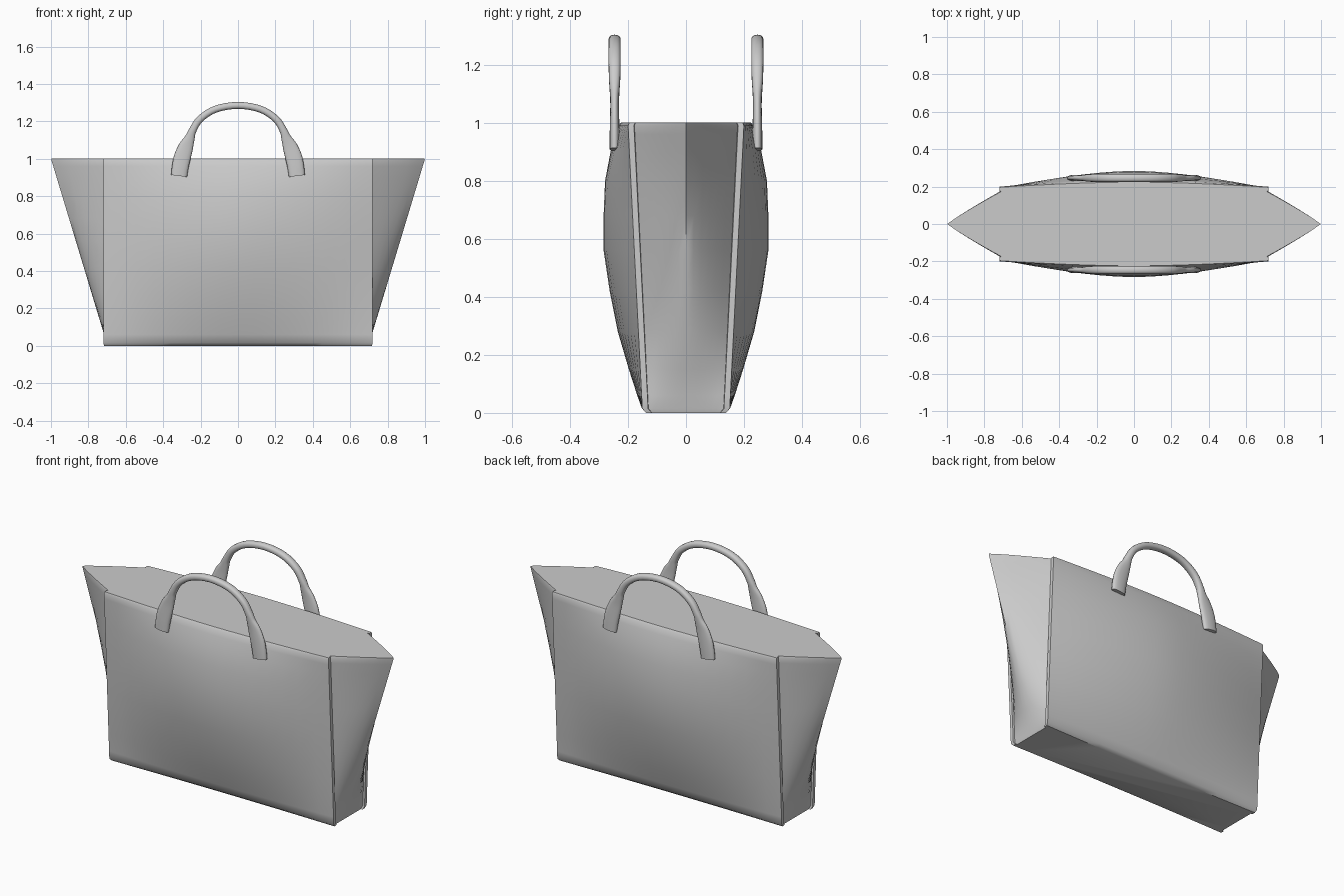
import bpy, bmesh, math
from mathutils import Vector

if "Cube" in bpy.data.objects:
    bpy.data.objects.remove(bpy.data.objects["Cube"])


def loft(name, rings, angle):
    """Skin a list of closed rings, cap both ends, shade smooth."""
    bm = bmesh.new()
    loops = [[bm.verts.new(p) for p in ring] for ring in rings]
    n = len(loops[0])
    for a, b in zip(loops, loops[1:]):
        for i in range(n):
            j = (i + 1) % n
            bm.faces.new((a[i], a[j], b[j], b[i]))
    bm.faces.new(loops[0][::-1])
    bm.faces.new(loops[-1])
    bmesh.ops.recalc_face_normals(bm, faces=bm.faces)
    mesh = bpy.data.meshes.new(name)
    bm.to_mesh(mesh)
    bm.free()
    ob = bpy.data.objects.new(name, mesh)
    bpy.context.collection.objects.link(ob)
    bpy.ops.object.select_all(action='DESELECT')
    ob.select_set(True)
    bpy.context.view_layer.objects.active = ob
    bpy.ops.object.shade_smooth_by_angle(angle=math.radians(angle))
    return ob


# Bag body: bulging panels with seam edges, and folded side gussets
def body_ring(z, bulge, inset=0.0):
    corner = 0.15 + 0.05 * z - inset
    half = 0.72 - inset * 0.4
    fold = max(0.0, (z - 0.04) * 0.302)
    seam = corner - 0.02
    power = 2.2 - 1.1 * min(1.0, z / 0.8)
    side = []
    for i in range(17):                       # front panel, left to right
        u = -1 + i / 8
        y = corner + (bulge - inset - corner) * (1 - abs(u) ** 1.7)
        side.append((half * u, -y))
    side.append((half, -seam))                # seam edge
    for i in range(13):                       # gusset, front to back
        t = -1 + i / 6
        side.append((half - 0.01 + fold * (1 - abs(t) ** power), seam * t * 0.99))
    side.append((half, seam))
    ring = side + [(-x, -y) for x, y in side]  # half-turn copy
    return [(x, y, z) for x, y in ring]


profile = [(0.0, 0.143, 0.012), (0.015, 0.152), (0.06, 0.168), (0.15, 0.197),
           (0.28, 0.235), (0.42, 0.263), (0.56, 0.284), (0.68, 0.284),
           (0.8, 0.279), (0.9, 0.26), (0.96, 0.242), (0.99, 0.232),
           (1.0, 0.228, 0.004)]
loft("bag_body", [body_ring(*p) for p in profile], 40)


# Handles: flattened tabs running into a round arch (x, z, width, depth)
half_path = [(-0.315, 0.908, 0.086, 0.034), (-0.308, 0.96, 0.089, 0.034),
             (-0.297, 1.01, 0.090, 0.032), (-0.278, 1.065, 0.078, 0.030),
             (-0.258, 1.11, 0.054, 0.034), (-0.243, 1.15, 0.041, 0.039),
             (-0.203, 1.212, 0.038, 0.042), (-0.120, 1.265, 0.037, 0.042),
             (0.0, 1.285, 0.037, 0.042)]
path = [Vector(p) for p in half_path]
path += [Vector((-p[0], *p[1:])) for p in half_path[-2::-1]]


def smooth_path(pts, steps=4):
    """Catmull-Rom curve through the points."""
    ext = [2 * pts[0] - pts[1]] + pts + [2 * pts[-1] - pts[-2]]
    out = []
    for a, b, c, d in zip(ext, ext[1:], ext[2:], ext[3:]):
        for k in range(steps):
            t = k / steps
            out.append(0.5 * (2 * b + (c - a) * t + (2 * a - 5 * b + 4 * c - d) * t ** 2
                              + (3 * b - a - 3 * c + d) * t ** 3))
    return out + [pts[-1]]


def handle(name, sign):
    pts = smooth_path(path)
    rings = []
    for i, p in enumerate(pts):
        d = pts[min(i + 1, len(pts) - 1)] - pts[max(i - 1, 0)]
        d = Vector((d[0], d[1])).normalized()
        ring = []
        for k in range(16):
            c, s = math.cos(k * math.tau / 16), math.sin(k * math.tau / 16)
            w = p[2] / 2 * math.copysign(abs(c) ** 0.85, c)
            h = p[3] / 2 * math.copysign(abs(s) ** 0.85, s)
            ring.append((p[0] - d.y * w, sign * (0.246 + h), p[1] + d.x * w))
        rings.append(ring)
    return loft(name, rings, 50)


handle("front_handle", -1)
handle("back_handle", 1)
